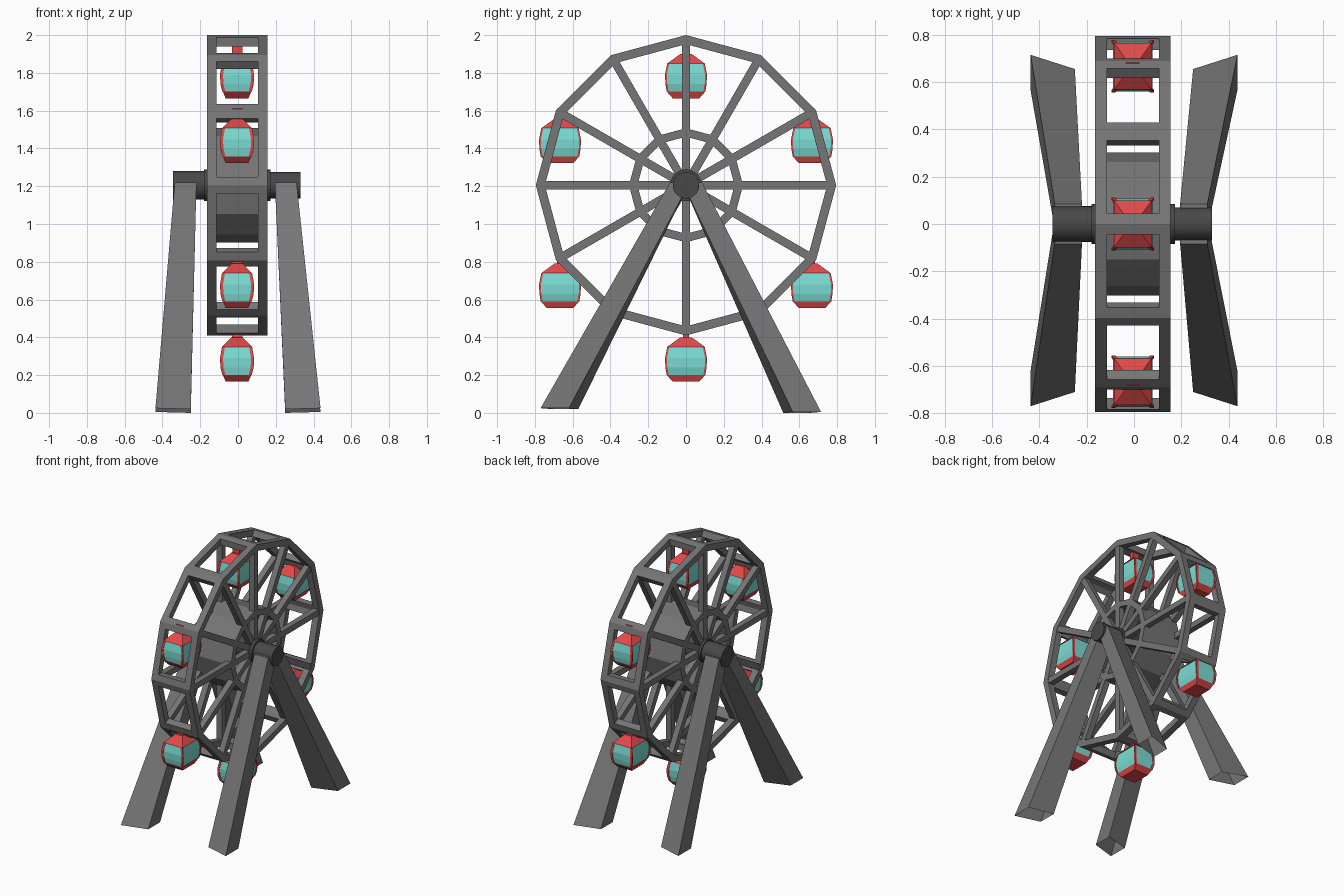
import bpy, bmesh
from math import sin, cos, pi, radians
from mathutils import Vector

if "Cube" in bpy.data.objects:
    bpy.data.objects.remove(bpy.data.objects["Cube"])


def material(name, rgb):
    m = bpy.data.materials.new(name)
    m.use_nodes = True
    color = (*rgb, 1)
    m.diffuse_color = color
    m.node_tree.nodes["Principled BSDF"].inputs["Base Color"].default_value = color
    return m


GREY = material("steel grey", (0.18, 0.18, 0.18))
DARK = material("dark grey", (0.065, 0.065, 0.065))
RED = material("red", (0.76, 0.065, 0.065))
TEAL = material("teal", (0.2, 0.72, 0.66))

HUB_Z = 1.205
RADIUS = 0.795
SIDES = 12
MID_X = -0.005          # wheel centre plane
HALF_W = 0.16           # half width of the wheel
BAR = 0.048             # thickness of the wheel bars


def loft(bm, rings, loop=False, caps=(True, True), mat=0):
    """Join successive rings of points with quads."""
    vs = [[bm.verts.new(p) for p in ring] for ring in rings]
    n = len(vs[0])
    pairs = list(zip(vs, vs[1:])) + ([(vs[-1], vs[0])] if loop else [])
    faces = [bm.faces.new((a[i], a[(i + 1) % n], b[(i + 1) % n], b[i]))
             for a, b in pairs for i in range(n)]
    if not loop:
        faces += [bm.faces.new(r) for r, on in zip((vs[0], vs[-1]), caps) if on]
    for f in faces:
        f.material_index = mat


def finish(name, bm, *mats):
    bmesh.ops.recalc_face_normals(bm, faces=bm.faces)
    me = bpy.data.meshes.new(name)
    bm.to_mesh(me)
    bm.free()
    for m in mats:
        me.materials.append(m)
    ob = bpy.data.objects.new(name, me)
    bpy.context.collection.objects.link(ob)
    return ob


def polar(r, a, x):
    return Vector((x, r * cos(a), HUB_Z + r * sin(a)))


def wheel_ring(bm, r_out, r_in, x0, x1):
    section = ((r_out, x0), (r_out, x1), (r_in, x1), (r_in, x0))
    loft(bm, [[polar(r, 2 * pi * i / SIDES, x) for r, x in section]
              for i in range(SIDES)], loop=True)


def rect(x, y, z, hx, hy):
    return [(x - hx, y - hy, z), (x + hx, y - hy, z),
            (x + hx, y + hy, z), (x - hx, y + hy, z)]


LEFT, RIGHT = MID_X + HALF_W, MID_X - HALF_W
BANDS = ((LEFT - 0.05, LEFT), (RIGHT, RIGHT + 0.05))

# Outer rims, joined at each corner by a bent cross plate
bm = bmesh.new()
for x0, x1 in BANDS:
    wheel_ring(bm, RADIUS, RADIUS - BAR, x0, x1)
for i in range(SIDES):
    a, step = 2 * pi * i / SIDES, 2 * pi / SIDES
    ends = []
    for x in (RIGHT + 0.05, LEFT - 0.05):
        corner = {r: polar(r, a, x) for r in (RADIUS, RADIUS - BAR)}
        def along(r, s):
            return corner[r].lerp(polar(r, a + s * step, x), 0.11)
        o, n = RADIUS, RADIUS - BAR
        ends.append([along(o, -1), corner[o], along(o, 1),
                     along(n, 1), corner[n], along(n, -1)])
    loft(bm, ends)
finish("wheel_rim", bm, GREY)

# Solid inner drum ring
bm = bmesh.new()
wheel_ring(bm, 0.302, 0.257, RIGHT + 0.003, LEFT - 0.003)
finish("inner_ring", bm, GREY)

# Spokes on both sides
bm = bmesh.new()
for x0, x1 in BANDS:
    for i in range(SIDES):
        a = 2 * pi * i / SIDES
        side = Vector((0, -sin(a), cos(a))) * 0.022
        loft(bm, [[polar(r, a, x0 + 0.003) - side, polar(r, a, x1 - 0.003) - side,
                   polar(r, a, x1 - 0.003) + side, polar(r, a, x0 + 0.003) + side]
                  for r in (0.03, RADIUS - 0.03)])
finish("spokes", bm, GREY)


# Axle with collars against the wheel
def cylinder(name, x0, x1, r, mat):
    bm = bmesh.new()
    loft(bm, [[polar(r, 2 * pi * i / 24, x) for i in range(24)] for x in (x0, x1)])
    ob = finish(name, bm, mat)
    bpy.ops.object.select_all(action="DESELECT")
    ob.select_set(True)
    bpy.context.view_layer.objects.active = ob
    bpy.ops.object.shade_smooth_by_angle(angle=radians(35))


cylinder("axle_right", -0.345, 0, 0.076, DARK)
cylinder("axle_left", 0, 0.33, 0.07, DARK)
cylinder("axle_collars", RIGHT - 0.015, LEFT + 0.018, 0.084, DARK)

# Four splayed, tapered legs, open underneath
for sx, x_name, top_in, top_out in ((1, "left", 0.195, 0.31), (-1, "right", 0.22, 0.335)):
    for sy, y_name, foot, foot_z in ((-1, "front", 0.77, 0.025), (1, "back", 0.715, 0.005)):
        low = [(0.25, foot - 0.06), (0.437, foot), (0.437, foot - 0.15), (0.25, foot - 0.2)]
        high = [(top_in, 0.085), (top_out, 0.085), (top_out, -0.02), (top_in, -0.02)]
        bm = bmesh.new()
        loft(bm, [[(sx * x, sy * y, z + (0.005 if x > 0.4 and z < 1 else 0) - 0.005 * (z < 1))
                   for x, y in ring]
                  for ring, z in ((low, foot_z), (high, 1.22))], caps=(False, True))
        finish(f"{y_name}_{x_name}_leg", bm, GREY)


# Hanging cabins: teal body, red floor, roof, corner posts and hanger
BODY = ((0.036, 0.072, 0.098), (0.075, 0.082, 0.105),
        (0.125, 0.084, 0.107), (0.185, 0.074, 0.095))
FLOOR = ((0.0, 0.06, 0.07), (0.036, 0.075, 0.102))
ROOF = ((0.185, 0.079, 0.099), (0.235, 0.03, 0.03))
HANGER = ((0.23, 0.028, 0.016), (0.29, 0.028, 0.016))


def cabin(name, y, z):
    bm = bmesh.new()
    for profile, mat in ((BODY, 0), (FLOOR, 1), (ROOF, 1), (HANGER, 1)):
        loft(bm, [rect(MID_X, y, z + h, hx, hy) for h, hx, hy in profile], mat=mat)
    for sx in (-1, 1):
        for sy in (-1, 1):
            loft(bm, [rect(MID_X + sx * (hx - 0.002), y + sy * (hy - 0.001), z + h, 0.008, 0.005)
                      for h, hx, hy in BODY], mat=1)
    finish(name, bm, TEAL, RED)


cabin("top_cabin", 0, 1.665)
cabin("bottom_cabin", 0, 0.165)
for s, side in ((-1, "front"), (1, "back")):
    cabin(f"upper_{side}_cabin", s * 0.667, 1.322)
    cabin(f"lower_{side}_cabin", s * 0.667, 0.555)
